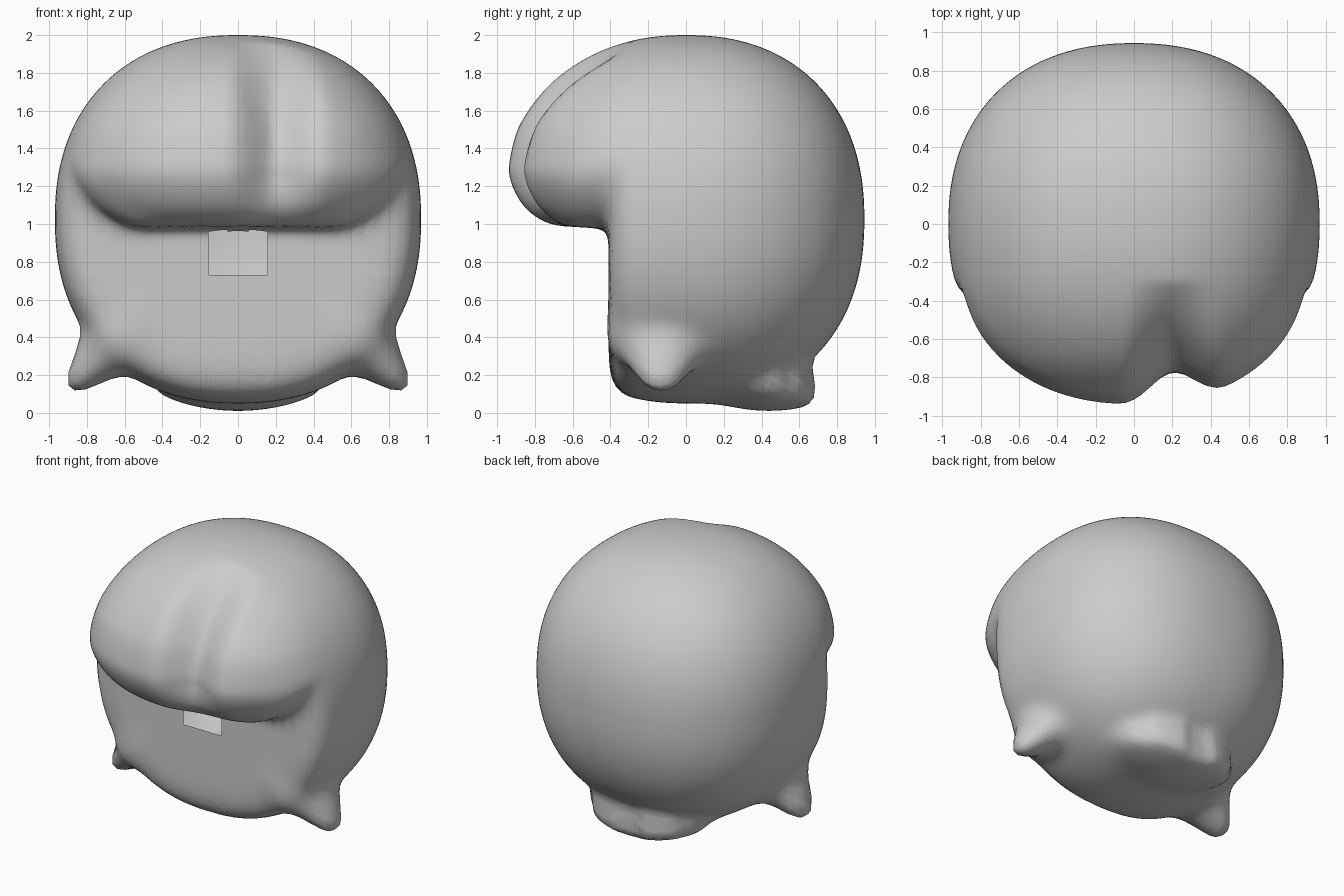
import bpy, bmesh
from mathutils import Vector

if "Cube" in bpy.data.objects:
    bpy.data.objects.remove(bpy.data.objects["Cube"])

CENTRE = Vector((0, -0.05, 1.3))


def clamp(t):
    return min(max(t, 0), 1)


def smin(a, b, k):
    h = max(k - abs(a - b), 0) / k
    return min(a, b) - h * h * k / 4


def smax(a, b, k):
    return -smin(-a, -b, k)


def ellipsoid(x, y, z, a, b, c, p):
    n = (abs(x / a) ** p + abs(y / b) ** p + abs(z / c) ** p) ** (1 / p)
    return (n - 1) * min(a, b, c)


def tuft(x, y, z):
    # tapering side tuft, flattened along y
    ax, az, bx, bz = 0.62, 0.40, 0.85, 0.18
    dx, dz = bx - ax, bz - az
    t = clamp(((x - ax) * dx + (z - az) * dz) / (dx * dx + dz * dz))
    yy = (y + 0.13) / 1.5
    d = ((x - ax - t * dx) ** 2 + yy * yy + (z - az - t * dz) ** 2) ** 0.5
    return d - (0.18 - 0.10 * t)


def hair(p):
    x, y, z = p
    ux = abs(x)
    # rounded main volume
    f = ellipsoid(x, y, z - 1.025, 0.97, 0.945, 0.975, 2.25)
    if y < -0.2 and z > 0.8:
        # fuller fringe, curling in at its lower edge, with an off-centre parting
        f -= 0.035 * clamp((-y - 0.2) / 0.5) * max(0, 1 - abs(z - 1.5) / 0.5)
        f += 0.16 * clamp((1.3 - z) / 0.3) ** 1.6 * clamp((-y - 0.4) / 0.3)
        g = max(0, 1 - abs(x - 0.2) / 0.24)
        groove = 0.4 * g + 0.6 * g * g * (3 - 2 * g)
        f += 0.16 * groove * clamp((-y - 0.3) / 0.4) * clamp((z - 0.9) / 0.35)
    # face opening cut away below the fringe
    if y < 0:
        lower = 0.985 - 0.06 * (y + 0.6) + 0.22 * (max(0, ux - 0.48) / 0.37) ** 2
        f = smax(f, -smax(y + 0.41, z - lower, 0.06), 0.12)
    # side tufts and the upturned tuft at the nape
    if z < 0.8:
        f = smin(f, tuft(ux, y, z), 0.08)
        if y > -0.1:
            nape = ellipsoid(x, y - 0.44, z - 0.095 - 0.25 * x * x, 0.46, 0.285, 0.085, 2)
            f = smin(f, nape, 0.05)
    return f


def surface(d):
    # outermost crossing along a ray from the centre
    r, step = 1.7, 0.03
    while r > 0.1 and hair(CENTRE + d * r) > 0:
        r -= step
    lo, hi = r, r + step
    for _ in range(10):
        m = (lo + hi) / 2
        if hair(CENTRE + d * m) > 0:
            hi = m
        else:
            lo = m
    return CENTRE + d * lo


# one continuous hair shell
bm = bmesh.new()
bmesh.ops.create_uvsphere(bm, u_segments=128, v_segments=104, radius=1)
for v in bm.verts:
    v.co = surface(v.co.normalized())
for _ in range(3):
    bmesh.ops.smooth_vert(bm, verts=bm.verts[:], factor=0.5,
                          use_axis_x=True, use_axis_y=True, use_axis_z=True)

# small opening in the flat face area
for co, no in (((0.155, 0, 0), (1, 0, 0)), ((-0.155, 0, 0), (1, 0, 0)), ((0, 0, 0.73), (0, 0, 1))):
    bmesh.ops.bisect_plane(bm, geom=bm.verts[:] + bm.edges[:] + bm.faces[:],
                           plane_co=co, plane_no=no, dist=1e-5)
hole = []
for f in bm.faces:
    c = f.calc_center_median()
    if abs(c.x) < 0.155 and 0.73 < c.z < 0.965 and -0.46 < c.y < -0.3:
        hole.append(f)
bmesh.ops.delete(bm, geom=hole, context='FACES')

mesh = bpy.data.meshes.new("hair_shell")
bm.to_mesh(mesh)
bm.free()
obj = bpy.data.objects.new("hair_shell", mesh)
bpy.context.collection.objects.link(obj)
bpy.context.view_layer.objects.active = obj
obj.select_set(True)
bpy.ops.object.shade_smooth()
